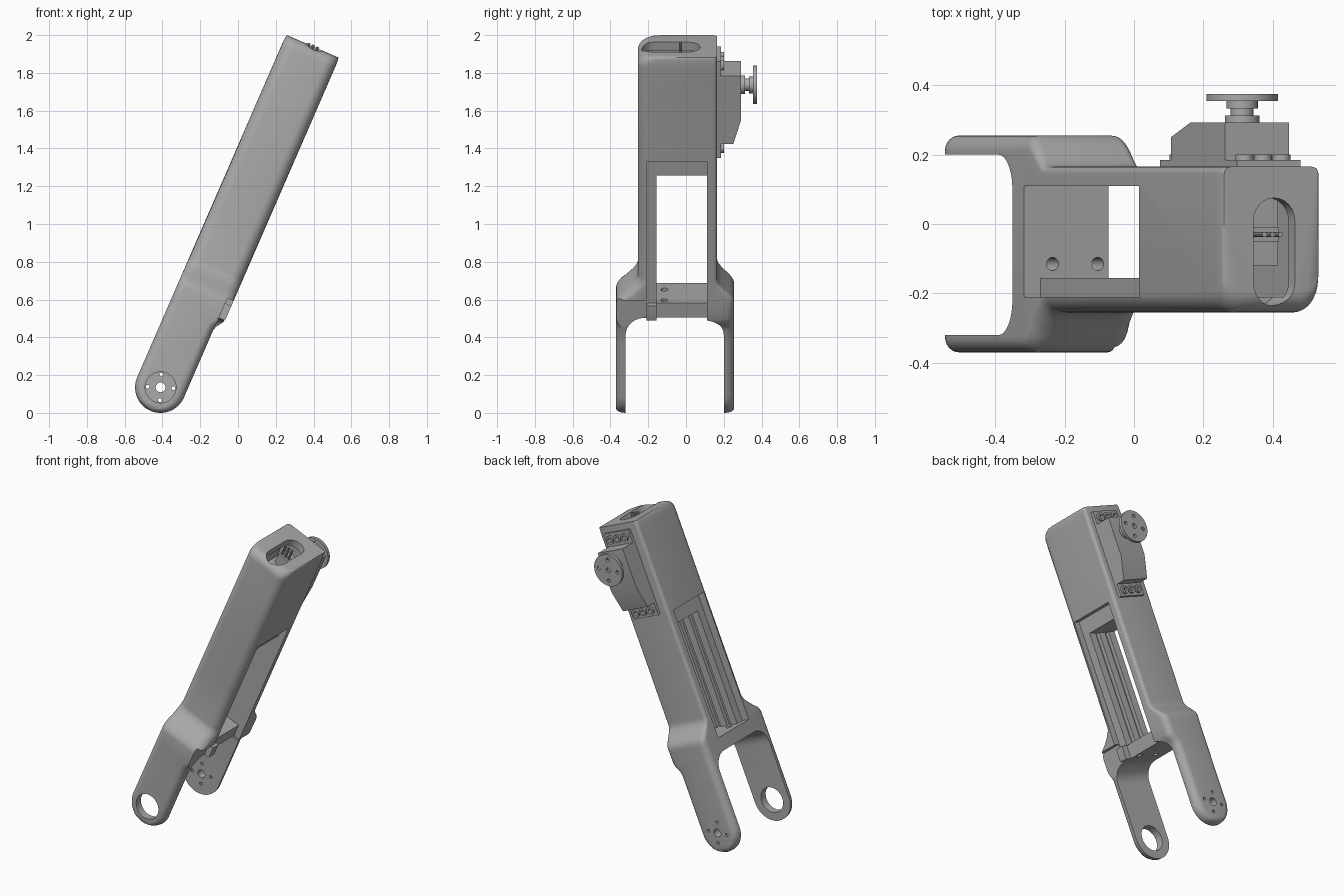
import bpy, bmesh, math
from mathutils import Matrix

if "Cube" in bpy.data.objects:
    bpy.data.objects.remove(bpy.data.objects["Cube"])

# Local frame: x across the link, y depth, z along the link, origin at the fork pivot
TILT = Matrix.Translation((-0.41, 0, 0.135)) @ Matrix.Rotation(math.radians(23.5), 4, 'Y')
grey = bpy.data.materials.new("grey plastic")
grey.diffuse_color = (0.4, 0.4, 0.4, 1)
grey.use_nodes = True
grey.node_tree.nodes["Principled BSDF"].inputs["Base Color"].default_value = grey.diffuse_color


def finish(name, bm):
    bmesh.ops.recalc_face_normals(bm, faces=bm.faces)
    me = bpy.data.meshes.new(name)
    bm.to_mesh(me)
    bm.free()
    ob = bpy.data.objects.new(name, me)
    bpy.context.collection.objects.link(ob)
    me.materials.append(grey)
    return ob


def box(name, x, y, z):
    bm = bmesh.new()
    bmesh.ops.create_cube(bm, size=1)
    for v in bm.verts:
        for i, (a, b) in enumerate((x, y, z)):
            v.co[i] = a if v.co[i] < 0 else b
    return finish(name, bm)


def prism(name, pts, a, b, place):
    """Extrude a 2D outline from a to b; place maps (u, v, depth) to a point."""
    bm = bmesh.new()
    lo = [bm.verts.new(place(u, v, a)) for u, v in pts]
    hi = [bm.verts.new(place(u, v, b)) for u, v in pts]
    bm.faces.new(lo)
    bm.faces.new(hi)
    n = len(pts)
    for i in range(n):
        bm.faces.new((lo[i], lo[(i + 1) % n], hi[(i + 1) % n], hi[i]))
    return finish(name, bm)


def arc(cx, cy, r, a0, a1, n):
    return [(cx + r * math.cos(math.radians(a0 + (a1 - a0) * i / n)),
             cy + r * math.sin(math.radians(a0 + (a1 - a0) * i / n))) for i in range(n + 1)]


def rod_y(name, x, z, r, y0, y1, n=32):
    return prism(name, arc(x, z, r, 0, 360, n)[:-1], y0, y1, lambda u, v, d: (u, d, v))


def rod_z(name, x, y, r, z0, z1, n=20):
    return prism(name, arc(x, y, r, 0, 360, n)[:-1], z0, z1, lambda u, v, d: (u, v, d))


def cut(ob, *cutters):
    for c in cutters:
        m = ob.modifiers.new("cut", 'BOOLEAN')
        m.operation, m.solver, m.object = 'DIFFERENCE', 'EXACT', c
        bpy.context.view_layer.objects.active = ob
        bpy.ops.object.modifier_apply(modifier=m.name)
        bpy.data.objects.remove(c)


def ease(z, a, b, lo, hi):
    t = min(1, max(0, (z - a) / (b - a)))
    return lo + (hi - lo) * t * t * (3 - 2 * t)


# Outer hull: rounded rectangles lofted along the link
R, TOP = 0.135, 1.977
heights = [-R * math.cos(math.radians(a)) for a in range(3, 91, 6)] + [0, 0.3, 0.39, 0.41, 0.43, 0.45, 0.47, 0.54]
heights += [0.54 + 0.016 * i for i in range(1, 11)] + [1.0, 1.376]
heights += [TOP - 0.06 + 0.06 * math.sin(math.radians(a)) for a in range(0, 91, 15)]
bm = bmesh.new()
rings = []
for z in heights:
    w = math.sqrt(max(0, R * R - z * z)) if z < 0 else R
    x0, x1 = -w, w if z < 0.39 else ease(z, 0.39, 0.47, R, 0.172)
    y0 = ease(z, 0.54, 0.70, -0.37, -0.255)
    y1 = ease(z, 0.56, 0.69, 0.255, 0.165)
    if z < -R + 0.035:
        inset = 0.035 - math.sqrt(max(0, 0.035 ** 2 - (-R + 0.035 - z) ** 2))
        y0, y1 = y0 + inset, y1 - inset
    if z > TOP - 0.06:
        k = 0.06 - math.sqrt(max(0, 0.06 ** 2 - (z - TOP + 0.06) ** 2))
        y0, x0, x1 = y0 + k, x0 + k * 0.1, x1 - k * 0.1
    rf = min(0.06 if z > 0.6 else 0.045, 0.95 * w)
    rb = min(ease(z, 0.5, 0.7, 0.045, 0.02), 0.95 * w)
    pts = (arc(x0 + rf, y0 + rf, rf, 180, 270, 6) + arc(x1 - rf, y0 + rf, rf, 270, 360, 6)
           + arc(x1 - rb, y1 - rb, rb, 0, 90, 6) + arc(x0 + rb, y1 - rb, rb, 90, 180, 6))
    rings.append([bm.verts.new((x, y, z)) for x, y in pts])
for a, b in zip(rings, rings[1:]):
    for i in range(len(a)):
        j = (i + 1) % len(a)
        bm.faces.new((a[i], a[j], b[j], b[i]))
bm.faces.new(rings[0])
bm.faces.new(rings[-1])
bmesh.ops.remove_doubles(bm, verts=bm.verts, dist=1e-5)
link = finish("link_body", bm)

# Fork gap, side windows, upper cavity and top slot
gap = [(-0.32, -0.3)] + arc(-0.22, 0.36, 0.1, 180, 90, 8) + arc(0.1, 0.36, 0.1, 90, 0, 8) + [(0.2, -0.3)]
slot = arc(0.028, 0.01, 0.065, 0, 180, 12) + arc(0.028, -0.17, 0.065, 180, 360, 12)
cut(link,
    prism("c", gap, -0.5, 0.5, lambda u, v, d: (d, u, v)),
    box("c", (-0.5, 0.5), (-0.21, 0.11), (0.545, 1.376)),
    box("c", (-0.09, 0.13), (-0.21, 0.11), (1.33, 1.93)),
    prism("c", slot, 1.85, 2.1, lambda u, v, d: (u, v, d)),
    box("c", (0.13, 0.5), (-0.155, 0.11), (0.4, 0.6)),
    box("c", (0.136, 0.5), (-0.5, -0.21), (0.3, 0.575)))
# Bearing hole in front arm, horn holes in back arm, screw holes in bridge
cut(link, rod_y("c", 0, 0, 0.082, -0.5, -0.25), rod_y("c", 0, 0, 0.026, 0.15, 0.3, 20))
for i in range(4):
    a = math.radians(20 + 90 * i)
    cut(link, rod_y("c", 0.068 * math.cos(a), 0.068 * math.sin(a), 0.01, 0.15, 0.3, 12))
for x in (-0.046, 0.096):
    cut(link, rod_z("c", x, -0.115, 0.019, 0.4, 0.6))

# Inner frame: ribbed plate and partition under the upper box
box("rib_plate", (-0.083, 0.13), (-0.212, -0.18), (0.54, 1.376))
for i in range(3):
    x = -0.083 + 0.0815 * i
    box("rib", (x, x + 0.05), (-0.182, -0.155), (0.54, 1.376))
box("partition", (-0.083, 0.13), (-0.212, 0.112), (1.28, 1.38))

# Motor inside the upper box with its connector pins
box("inner_motor", (-0.05, 0.1), (-0.12, 0.112), (1.37, 1.84))
box("connector", (-0.02, 0.07), (-0.05, -0.01), (1.83, 1.91))
for x in (-0.005, 0.02, 0.045):
    rod_z("pin", x, -0.03, 0.008, 1.9, 1.985, 10)

# Outer motor: mounting flange with screw holes
flange = box("motor_flange", (-0.072, 0.128), (0.16, 0.185), (1.381, 1.937))
for z in (1.42, 1.896):
    for x in (-0.03, 0.028, 0.086):
        boss = rod_y("screw_boss", x, z, 0.026, 0.18, 0.2, 20)
        cut(boss, rod_y("c", x, z, 0.013, 0.15, 0.22, 12))
        cut(flange, rod_y("c", x, z, 0.013, 0.15, 0.22, 12))

# Motor case with sloped lower end
case = [(0.16, 1.46), (0.25, 1.46), (0.292, 1.60), (0.292, 1.853), (0.16, 1.853)]
prism("motor_case", case, -0.072, 0.128, lambda u, v, d: (d, u, v))

# Output shaft and horn disc
SX, SZ = 0.023, 1.757
for name, r, y0, y1 in (("shaft_collar", 0.05, 0.29, 0.312), ("shaft", 0.033, 0.31, 0.335),
                        ("horn_hub", 0.045, 0.333, 0.356)):
    rod_y(name, SX, SZ, r, y0, y1)
horn = rod_y("horn_disc", SX, SZ, 0.103, 0.355, 0.375, 48)
cut(horn, rod_y("c", SX, SZ, 0.016, 0.36, 0.4, 16))
for i in range(4):
    a = math.radians(20 + 90 * i)
    cut(horn, rod_y("c", SX + 0.068 * math.cos(a), SZ + 0.068 * math.sin(a), 0.012, 0.34, 0.4, 12))

# Lean the whole link and smooth the curved surfaces
for ob in list(bpy.context.collection.objects):
    ob.data.transform(TILT)
    bpy.ops.object.select_all(action='DESELECT')
    ob.select_set(True)
    bpy.context.view_layer.objects.active = ob
    bpy.ops.object.shade_smooth_by_angle(angle=math.radians(30))
